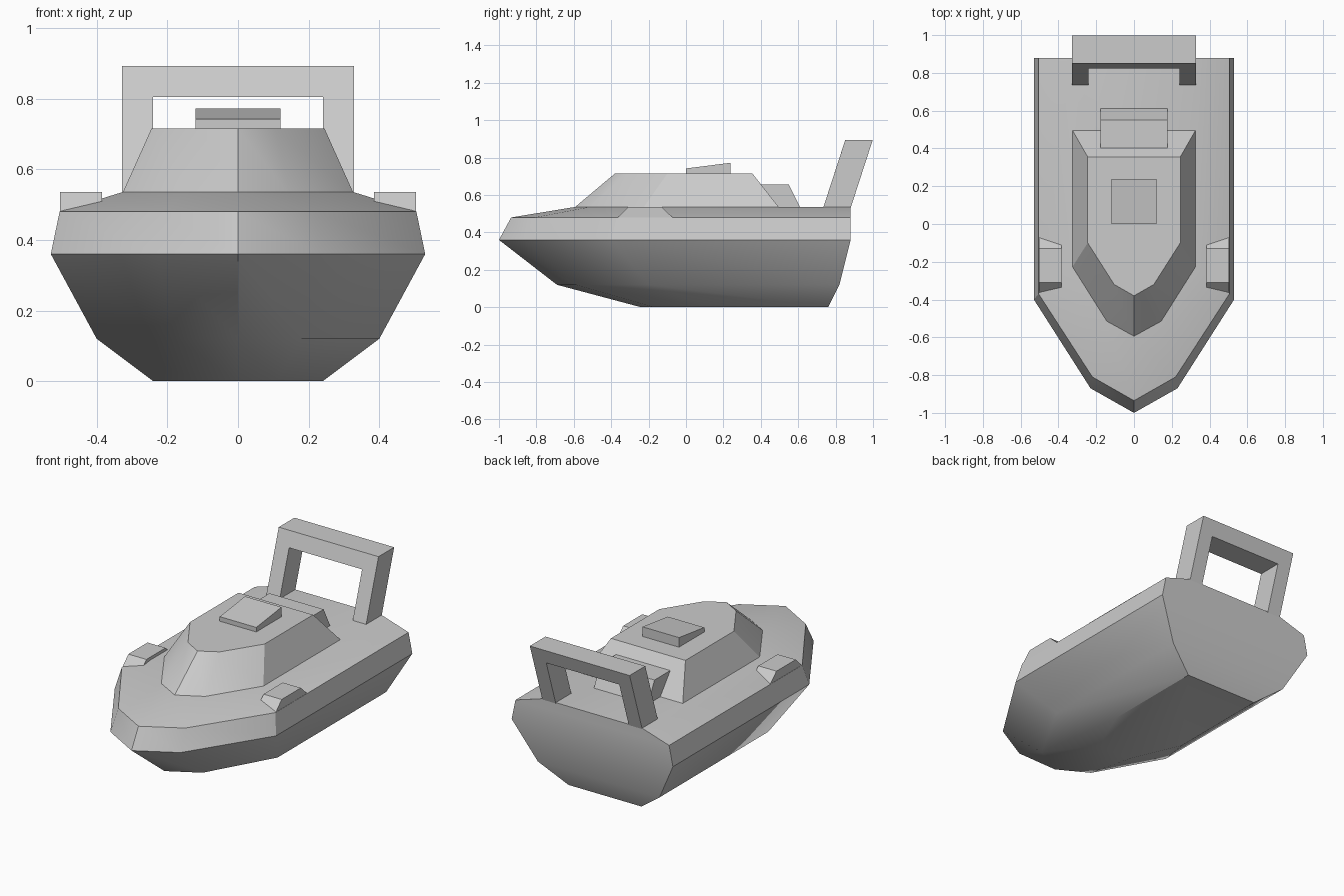
import bpy, bmesh
from math import radians

if "Cube" in bpy.data.objects:
    bpy.data.objects.remove(bpy.data.objects["Cube"])


def loft(name, rings):
    """Skin a stack of matching closed rings and cap both ends."""
    bm = bmesh.new()
    vs = [[bm.verts.new(p) for p in r] for r in rings]
    n = len(vs[0])
    for a, b in zip(vs, vs[1:]):
        for i in range(n):
            j = (i + 1) % n
            bm.faces.new((a[i], a[j], b[j], b[i]))
    bm.faces.new(vs[0][::-1])
    bm.faces.new(vs[-1])
    bmesh.ops.recalc_face_normals(bm, faces=bm.faces)
    me = bpy.data.meshes.new(name)
    bm.to_mesh(me)
    bm.free()
    ob = bpy.data.objects.new(name, me)
    bpy.context.collection.objects.link(ob)
    return ob


def boat_ring(z, half, stern, shoulder, mid, bow):
    """Pointed boat outline, mirrored about x = 0."""
    side = [(half, stern), (half, shoulder), mid]
    pts = side + [(0, bow)] + [(-x, y) for x, y in reversed(side)]
    return [(x, y, z) for x, y in pts]


def side_prism(name, x0, x1, profile):
    """Extrude a (y, z) profile along x."""
    return loft(name, [[(x, y, z) for y, z in profile] for x in (x0, x1)])


# Hull with crowned deck
hull = loft("hull", [
    boat_ring(0.00, 0.24, 0.76, 0.13, (0.11, -0.17), -0.24),
    boat_ring(0.12, 0.40, 0.82, -0.20, (0.18, -0.59), -0.69),
    boat_ring(0.36, 0.53, 0.88, -0.40, (0.23, -0.87), -1.00),
    boat_ring(0.48, 0.505, 0.88, -0.37, (0.22, -0.81), -0.935),
    boat_ring(0.535, 0.328, 0.88, -0.23, (0.145, -0.52), -0.60),
])

# Cabin
cabin = loft("cabin", [
    boat_ring(0.53, 0.328, 0.50, -0.23, (0.145, -0.52), -0.60),
    boat_ring(0.715, 0.245, 0.355, -0.10, (0.105, -0.32), -0.38),
])

# Roof hatch and rear seat block
side_prism("roof_hatch", -0.12, 0.12,
           [(0, 0.71), (0, 0.742), (0.237, 0.772), (0.237, 0.71)])
side_prism("rear_locker", -0.178, 0.178,
           [(0.36, 0.53), (0.36, 0.655), (0.55, 0.655), (0.613, 0.53)])

# Side fairings
for s, label in ((1, "right"), (-1, "left")):
    side_prism("side_fairing_" + label, s * 0.385, s * 0.504,
               [(-0.365, 0.479), (-0.31, 0.535), (-0.13, 0.535), (-0.07, 0.479)])

# Raked stern arch
half_arch = [(0.24, 0.805), (0.24, 0.53), (0.328, 0.53), (0.328, 0.893)]
arch = half_arch + [(-x, z) for x, z in reversed(half_arch)]
loft("stern_arch", [[(x, y + (z - 0.53) * 0.325, z) for x, z in arch]
                    for y in (0.733, 0.88)])

# Soft shading on the bow curves only
for ob in (hull, cabin):
    bpy.ops.object.select_all(action='DESELECT')
    ob.select_set(True)
    bpy.context.view_layer.objects.active = ob
    bpy.ops.object.shade_smooth_by_angle(angle=radians(30))
